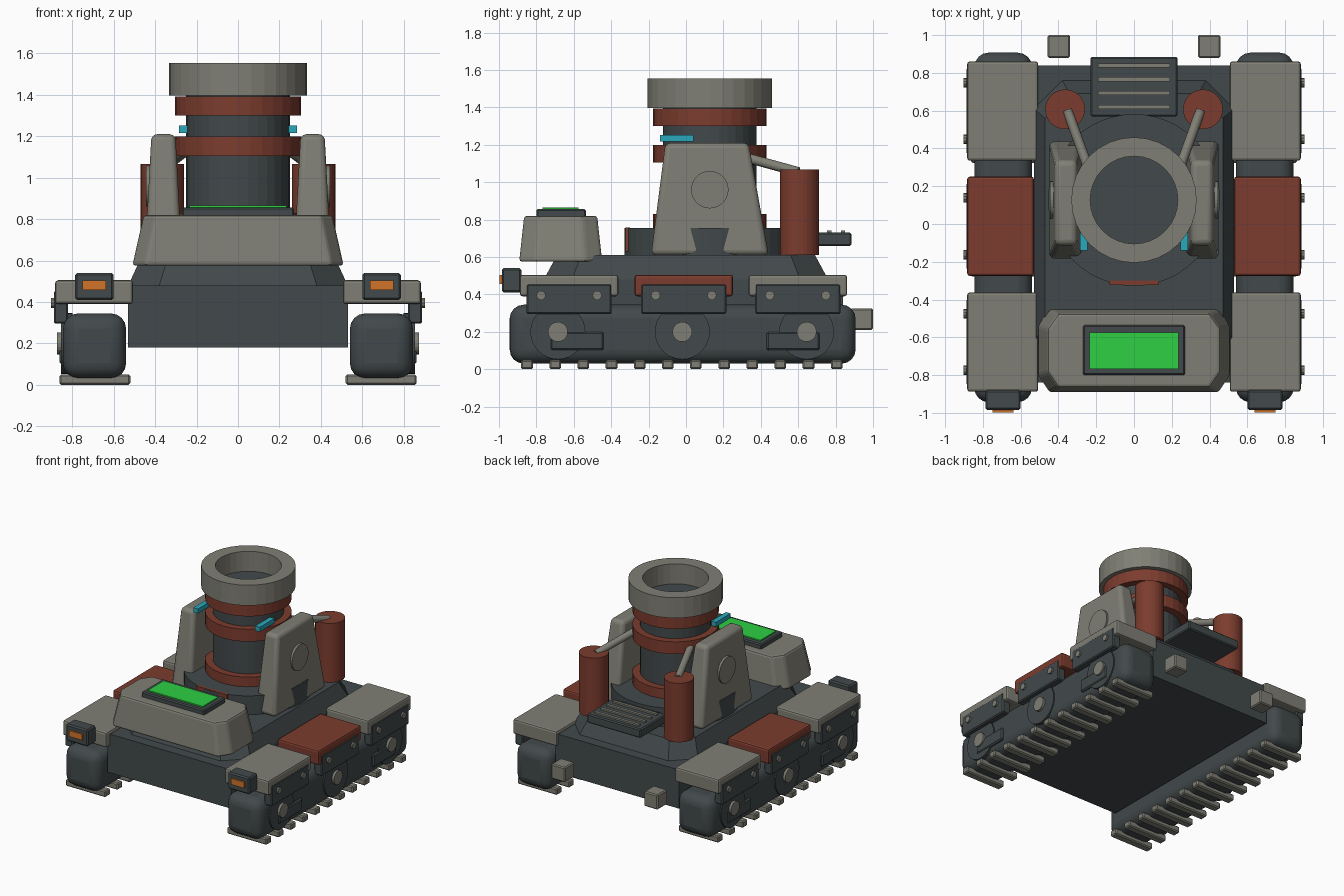
import bpy, bmesh, math
from mathutils import Vector

if "Cube" in bpy.data.objects:
    bpy.data.objects.remove(bpy.data.objects["Cube"])


def lin(c):
    return c / 12.92 if c <= 0.04045 else ((c + 0.055) / 1.055) ** 2.4


def material(name, r, g, b):
    m = bpy.data.materials.new(name)
    m.diffuse_color = (lin(r / 255), lin(g / 255), lin(b / 255), 1)
    m.use_nodes = True
    m.node_tree.nodes["Principled BSDF"].inputs["Base Color"].default_value = m.diffuse_color
    return m


DARK = material("dark steel", 66, 73, 75)
GRAY = material("warm gray", 128, 127, 117)
RED = material("rust red", 124, 60, 46)
GREEN = material("screen green", 46, 208, 66)
CYAN = material("sight cyan", 42, 168, 188)
ORANGE = material("lamp orange", 210, 116, 42)


def finish(name, bm, mat, bevel=0, seg=2, smooth=False):
    bmesh.ops.recalc_face_normals(bm, faces=bm.faces)
    me = bpy.data.meshes.new(name)
    bm.to_mesh(me)
    bm.free()
    me.materials.append(mat)
    ob = bpy.data.objects.new(name, me)
    bpy.context.collection.objects.link(ob)
    if bevel:
        mod = ob.modifiers.new("bevel", "BEVEL")
        mod.width, mod.segments = bevel, seg
        mod.limit_method, mod.angle_limit = 'ANGLE', math.radians(30)
    if smooth:
        bpy.ops.object.select_all(action='DESELECT')
        ob.select_set(True)
        bpy.context.view_layer.objects.active = ob
        bpy.ops.object.shade_smooth_by_angle(angle=math.radians(40))
    return ob


def loft(name, rings, mat, **kw):
    """Closed solid through rings of equal point count."""
    bm = bmesh.new()
    vs = [[bm.verts.new(p) for p in r] for r in rings]
    n = len(vs[0])
    for a, b in zip(vs, vs[1:]):
        for i in range(n):
            j = (i + 1) % n
            bm.faces.new((a[i], a[j], b[j], b[i]))
    bm.faces.new(vs[0][::-1])
    bm.faces.new(vs[-1])
    return finish(name, bm, mat, **kw)


def octagon(hx, hy, cx, cy, y, z):
    """Rectangle with cut corners at height z."""
    pts = [(hx, hy - cy), (hx - cx, hy), (cx - hx, hy), (-hx, hy - cy),
           (-hx, cy - hy), (cx - hx, -hy), (hx - cx, -hy), (hx, cy - hy)]
    return [(px, py + y, z) for px, py in pts]


def rect(x0, x1, y0, y1, z):
    return [(x0, y0, z), (x1, y0, z), (x1, y1, z), (x0, y1, z)]


def box(name, x, y, z, mat, **kw):
    return loft(name, [rect(*x, *y, z[0]), rect(*x, *y, z[1])], mat, **kw)


def rod(name, a, b, r, mat, n=32, **kw):
    """Cylinder between two points."""
    a, b = Vector(a), Vector(b)
    q = (b - a).to_track_quat('Z', 'Y')
    ring = [q @ Vector((r * math.cos(t), r * math.sin(t), 0))
            for t in (2 * math.pi * i / n for i in range(n))]
    return loft(name, [[a + p for p in ring], [b + p for p in ring]], mat, **kw)


def span(s, a, b):
    return (min(s * a, s * b), max(s * a, s * b))


# Hull, sloped deck and turntable
CY = 0.127
box("hull", (-0.53, 0.53), (-0.84, 0.84), (0.18, 0.48), DARK)
loft("deck", [octagon(0.53, 0.76, 0.15, 0.15, 0, 0.48),
              octagon(0.47, 0.69, 0.13, 0.13, 0, 0.61)], DARK)
rod("turntable", (0, CY, 0.6), (0, CY, 0.755), 0.455, DARK, n=48)
box("turntable_marker", (-0.13, 0.13), (-0.323, -0.30), (0.63, 0.757), RED)

# Barrel with bands and open muzzle
rod("barrel", (0, CY, 0.75), (0, CY, 1.40), 0.25, DARK)
for z0, z1 in ((0.74, 0.83), (1.105, 1.2), (1.3, 1.393)):
    rod("barrel_band", (0, CY, z0), (0, CY, z1), 0.304, RED)
bm = bmesh.new()
prof = [(0.232, 1.397), (0.332, 1.397), (0.332, 1.555), (0.232, 1.555)]
N = 32
grid = [[bm.verts.new((r * math.cos(2 * math.pi * i / N),
                       CY + r * math.sin(2 * math.pi * i / N), z))
         for r, z in prof] for i in range(N)]
for i in range(N):
    p, q = grid[i], grid[(i + 1) % N]
    for k in range(4):
        m = (k + 1) % 4
        bm.faces.new((p[k], q[k], q[m], p[m]))
finish("muzzle", bm, GRAY)

# Front console with screen
loft("console", [octagon(0.51, 0.222, 0.06, 0.09, -0.67, 0.575),
                 octagon(0.455, 0.195, 0.055, 0.08, -0.67, 0.82)], GRAY, bevel=0.015)
box("screen_frame", (-0.27, 0.27), (-0.80, -0.535), (0.81, 0.857), DARK, bevel=0.008, seg=1)
box("screen", (-0.235, 0.235), (-0.767, -0.575), (0.85, 0.866), GREEN)

# Rear vent with slats
box("rear_vent", (-0.23, 0.23), (0.57, 0.885), (0.66, 0.73), DARK, bevel=0.008, seg=1)
for i in range(4):
    y = 0.62 + 0.073 * i
    box("vent_slat", (-0.19, 0.19), (y - 0.011, y + 0.011), (0.72, 0.742), GRAY)

for s in (-1, 1):
    # Barrel support cheeks with pivot caps
    loft("support_cheek", [rect(*span(s, 0.27, 0.45), -0.187, 0.442, 0.61),
                           rect(*span(s, 0.302, 0.418), -0.11, 0.335, 1.21)],
         GRAY, bevel=0.028, seg=3, smooth=True)
    rod("pivot_cap", (s * 0.36, CY, 0.96), (s * 0.445, CY, 0.96), 0.1, GRAY)
    box("sight", span(s, 0.245, 0.285), (-0.14, 0.04), (1.217, 1.253), CYAN)

    # Recoil canisters and pipes
    rod("canister", (s * 0.365, 0.607, 0.61), (s * 0.365, 0.607, 1.067), 0.105, RED)
    rod("canister_pipe", (s * 0.352, 0.6, 1.055), (s * 0.24, 0.29, 1.14), 0.026,
        GRAY, n=12, smooth=True)

    # Track body and cleats
    box("track", span(s, 0.54, 0.845), (-0.943, 0.907), (0.03, 0.345), DARK,
        bevel=0.075, seg=4, smooth=True)
    for i in range(12):
        y = -0.85 + 0.1505 * i
        box("track_cleat", span(s, 0.52, 0.862), (y - 0.031, y + 0.031), (0, 0.05),
            GRAY, bevel=0.008, seg=1)

    # Road wheels with hubs
    for y in (-0.685, -0.02, 0.645):
        rod("wheel", (s * 0.8, y, 0.2), (s * 0.855, y, 0.2), 0.147, DARK)
        rod("wheel_hub", (s * 0.84, y, 0.2), (s * 0.874, y, 0.2), 0.053, GRAY, n=20)
    for y in (-0.583, 0.573):
        box("wheel_guard", span(s, 0.8, 0.862), (y - 0.143, y + 0.143), (0.1, 0.2),
            DARK, bevel=0.01, seg=1)

    # Fenders, skirt plates and bolts
    for y, inner, mat in ((-0.625, 0.507, GRAY), (-0.012, 0.53, RED), (0.598, 0.507, GRAY)):
        box("fender", span(s, inner, 0.883), (y - 0.263, y + 0.263), (0.39, 0.505),
            mat, bevel=0.014)
        box("skirt_plate", span(s, 0.82, 0.888), (y - 0.228, y + 0.228), (0.295, 0.455),
            DARK, bevel=0.008, seg=1)
        for d in (-0.15, 0.15):
            rod("skirt_bolt", (s * 0.87, y + d, 0.395), (s * 0.902, y + d, 0.395),
                0.025, GRAY, n=10)

    # Headlights and rear tow blocks
    box("headlight", span(s, 0.6, 0.787), (-0.985, -0.88), (0.41, 0.54), DARK,
        bevel=0.01, seg=1)
    box("headlight_lens", span(s, 0.637, 0.75), (-0.997, -0.98), (0.457, 0.503), ORANGE)
    box("tow_block", span(s, 0.338, 0.457), (0.88, 1.0), (0.21, 0.325), GRAY,
        bevel=0.008, seg=1)
